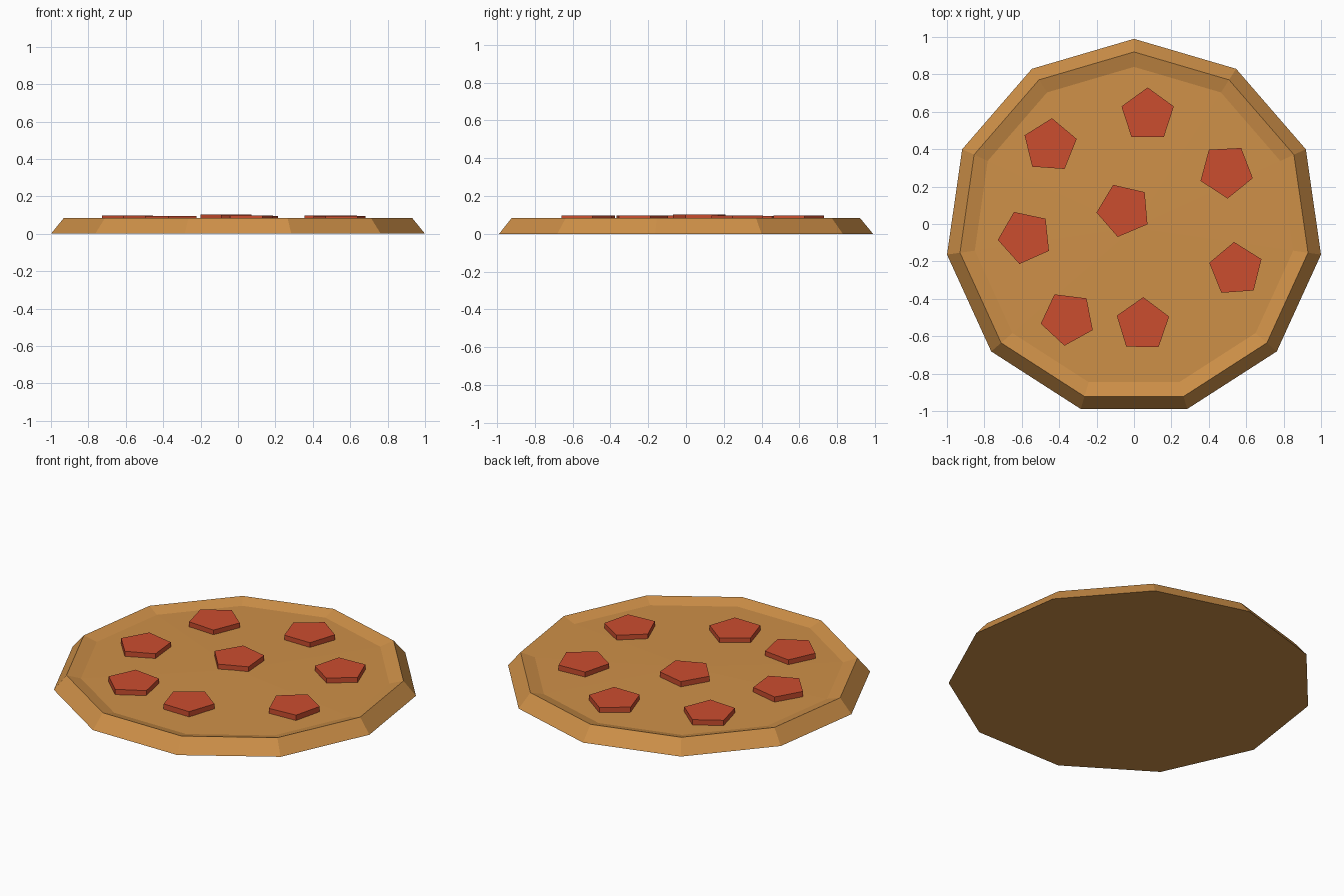
import bpy, bmesh
from math import sin, cos, pi, radians, hypot

if "Cube" in bpy.data.objects:
    bpy.data.objects.remove(bpy.data.objects["Cube"])

CY = -0.02            # pizza centre in y
SIDES = 11
FLOOR_R, FLOOR_Z, PEAK_Z = 0.86, 0.062, 0.075


def material(name, rgb):
    m = bpy.data.materials.new(name)
    m.diffuse_color = (*rgb, 1)
    m.use_nodes = True
    m.node_tree.nodes["Principled BSDF"].inputs["Base Color"].default_value = m.diffuse_color
    return m


def ring(bm, x, y, z, r, n, start):
    return [bm.verts.new((x + r * cos(start + 2 * pi * i / n),
                          y + r * sin(start + 2 * pi * i / n), z)) for i in range(n)]


def bridge(bm, a, b):
    n = len(a)
    for i in range(n):
        j = (i + 1) % n
        bm.faces.new((a[i], a[j], b[j], b[i]))


def finish(bm, name, mat):
    bmesh.ops.recalc_face_normals(bm, faces=bm.faces)
    mesh = bpy.data.meshes.new(name)
    bm.to_mesh(mesh)
    bm.free()
    mesh.materials.append(mat)
    obj = bpy.data.objects.new(name, mesh)
    bpy.context.collection.objects.link(obj)
    return obj


crust_mat = material("baked_crust", (0.62, 0.28, 0.065))
slice_mat = material("red_topping", (0.60, 0.075, 0.028))

# Crust: sloping outer wall, rim edge, shallow inner slope, slightly raised middle
bm = bmesh.new()
profile = [(1.01, 0.0), (0.94, 0.085), (FLOOR_R, FLOOR_Z)]
rings = [ring(bm, 0, CY, z, r, SIDES, pi / 2) for r, z in profile]
for a, b in zip(rings, rings[1:]):
    bridge(bm, a, b)
bm.faces.new(rings[0][::-1])
peak = bm.verts.new((0, CY, PEAK_Z))
inner = rings[-1]
for i in range(SIDES):
    bm.faces.new((inner[i], inner[(i + 1) % SIDES], peak))
finish(bm, "pizza_crust", crust_mat)

# Topping slices: x, y, rotation in degrees
slices = [(0.073, 0.583, 90), (-0.449, 0.419, 86), (0.493, 0.283, -87),
          (-0.054, 0.074, 113), (-0.582, -0.070, 114), (0.545, -0.243, 94),
          (-0.354, -0.505, 263), (0.047, -0.538, 89)]
for k, (x, y, deg) in enumerate(slices):
    d = hypot(x, y - CY) / FLOOR_R
    top_z = PEAK_Z + (FLOOR_Z - PEAK_Z) * d + 0.03
    bm = bmesh.new()
    low = ring(bm, x, y, top_z - 0.037, 0.147, 5, radians(deg))
    high = ring(bm, x, y, top_z, 0.147, 5, radians(deg))
    bridge(bm, low, high)
    bm.faces.new(low[::-1])
    bm.faces.new(high)
    finish(bm, f"topping_slice_{k + 1}", slice_mat)
